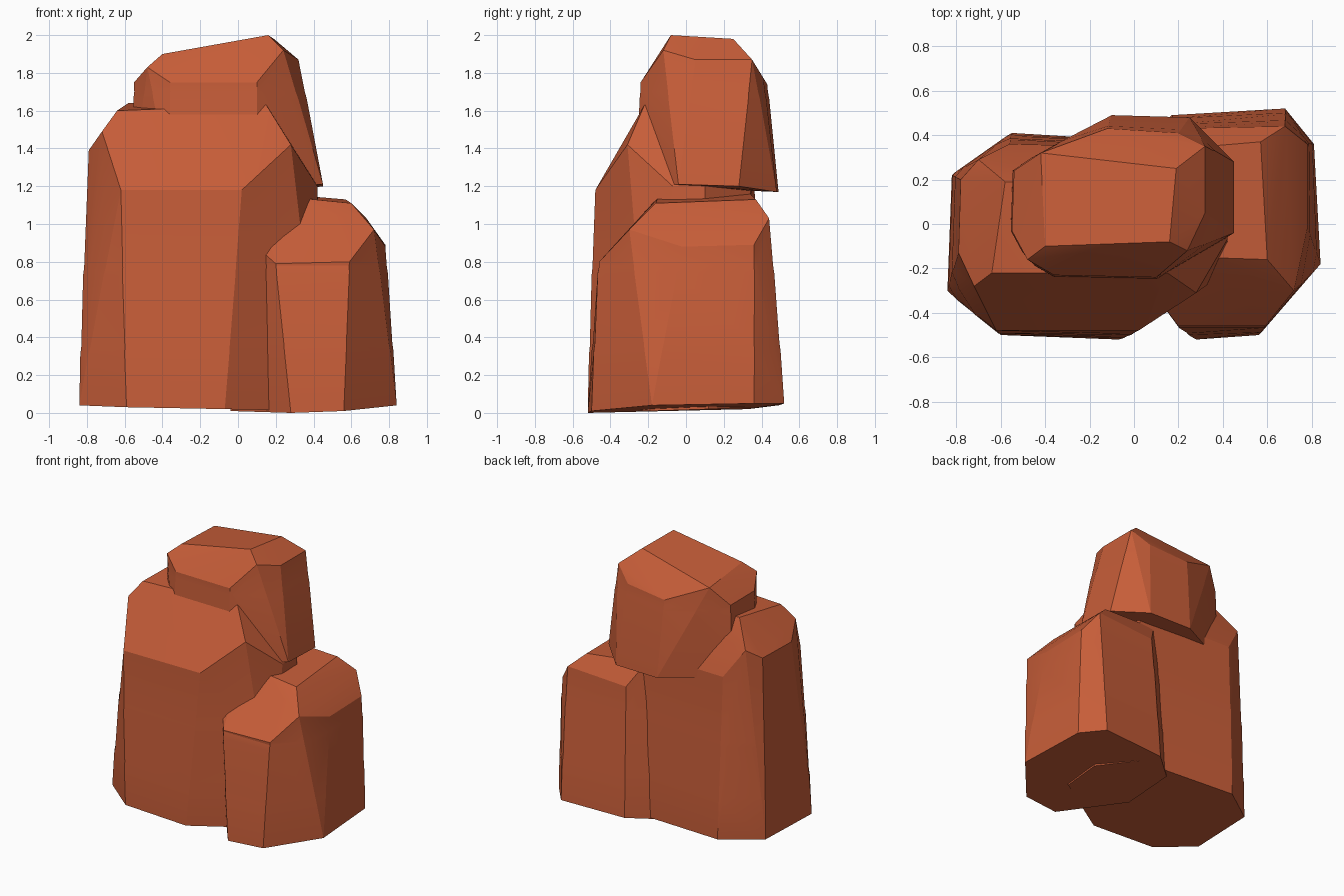
import bpy
import bmesh
import math
from mathutils import Vector

default_cube = bpy.data.objects.get("Cube")
if default_cube:
    bpy.data.objects.remove(default_cube, do_unlink=True)

# Single sandstone colour
sandstone = bpy.data.materials.new("red sandstone")
sandstone.use_nodes = True
colour = (0.57, 0.11, 0.04, 1)
sandstone.diffuse_color = colour
shader = next(n for n in sandstone.node_tree.nodes if n.type == 'BSDF_PRINCIPLED')
shader.inputs["Base Color"].default_value = colour
shader.inputs["Roughness"].default_value = 0.9


def groove(bm, centre, height, scale):
    """Cut a level ring around the rock and push it slightly in or out."""
    geometry = bm.verts[:] + bm.edges[:] + bm.faces[:]
    cut = bmesh.ops.bisect_plane(bm, geom=geometry, dist=1e-5,
                                 plane_co=(0, 0, height), plane_no=(0, 0, 1))
    for item in cut["geom_cut"]:
        if isinstance(item, bmesh.types.BMVert):
            item.co.x = centre.x + (item.co.x - centre.x) * scale
            item.co.y = centre.y + (item.co.y - centre.y) * scale


def boulder(name, base, shoulder, crown, strata):
    """Faceted rock: hull of its base, shoulder and crown corners, with strata."""
    bm = bmesh.new()
    corners = [Vector(p) for p in base + shoulder + crown]
    for corner in corners:
        bm.verts.new(corner)
    hull = bmesh.ops.convex_hull(bm, input=bm.verts[:])
    spare = {v for key in ("geom_interior", "geom_unused") for v in hull[key]
             if isinstance(v, bmesh.types.BMVert)}
    bmesh.ops.delete(bm, geom=list(spare), context='VERTS')
    bmesh.ops.dissolve_limit(bm, angle_limit=math.radians(5),
                             verts=bm.verts[:], edges=bm.edges[:])
    centre = sum((Vector(p) for p in base), Vector()) / len(base)
    for height in strata:
        groove(bm, centre, height, 1.008)
        groove(bm, centre, height + 0.04, 0.994)
    bmesh.ops.recalc_face_normals(bm, faces=bm.faces[:])
    mesh = bpy.data.meshes.new(name)
    bm.to_mesh(mesh)
    bm.free()
    mesh.materials.append(sandstone)
    rock = bpy.data.objects.new(name, mesh)
    bpy.context.collection.objects.link(rock)
    bpy.ops.object.select_all(action='DESELECT')
    rock.select_set(True)
    bpy.context.view_layer.objects.active = rock
    bpy.ops.object.shade_smooth_by_angle(angle=math.radians(12))
    return rock


# Large main rock
boulder(
    "main_rock",
    base=[(-.84, -.3, .04), (-.59, -.5, .03), (-.07, -.52, .02), (.44, -.19, .01),
          (.46, .12, .02), (.26, .36, .03), (-.55, .41, .04), (-.82, .22, .04)],
    shoulder=[(-.62, -.48, 1.18), (.02, -.48, 1.18), (.28, -.31, 1.42),
              (.42, -.07, 1.2), (.42, .1, 1.2), (.23, .34, 1.25),
              (-.56, .36, 1.25), (-.7, .29, 1.46), (-.78, .2, 1.39),
              (-.79, -.13, 1.39), (-.72, -.28, 1.49)],
    crown=[(-.64, -.22, 1.6), (.15, -.22, 1.63), (.18, .19, 1.63), (-.58, .19, 1.64)],
    strata=[.31, .73],
)

# Upper rock resting on the main rock
boulder(
    "top_rock",
    base=[(.45, -.04, 1.21), (.45, .28, 1.2), (.25, .48, 1.17), (-.1, .49, 1.17),
          (-.55, .24, 1.2), (-.55, -.03, 1.2), (-.35, -.25, 1.2), (.1, -.26, 1.2)],
    shoulder=[(.32, .05, 1.87), (.32, .35, 1.87), (.2, .41, 1.77), (-.12, .43, 1.74),
              (-.54, .24, 1.74), (-.55, -.03, 1.75), (-.48, -.16, 1.83),
              (-.36, -.23, 1.75), (.1, -.24, 1.75), (.24, -.12, 1.92)],
    crown=[(-.4, -.1, 1.9), (.16, -.08, 2), (.19, .25, 1.98), (-.42, .32, 1.87)],
    strata=[1.66],
)

# Smaller side rock
boulder(
    "side_rock",
    base=[(.84, -.18, .04), (.56, -.5, .01), (.28, -.52, 0), (-.04, -.1, .01),
          (-.02, .33, .02), (.17, .49, .04), (.68, .52, .05), (.81, .36, .05)],
    shoulder=[(.59, -.46, .8), (.2, -.46, .79), (.02, -.22, .95), (.02, .3, .95),
              (.2, .43, 1), (.68, .44, 1.03), (.78, .36, .89),
              (.78, -.02, .88), (.72, -.3, .97)],
    crown=[(.6, -.16, 1.11), (.3, -.15, 1.14), (.1, -.1, 1.15),
           (.1, .33, 1.17), (.57, .37, 1.13)],
    strata=[.33, .74],
)
